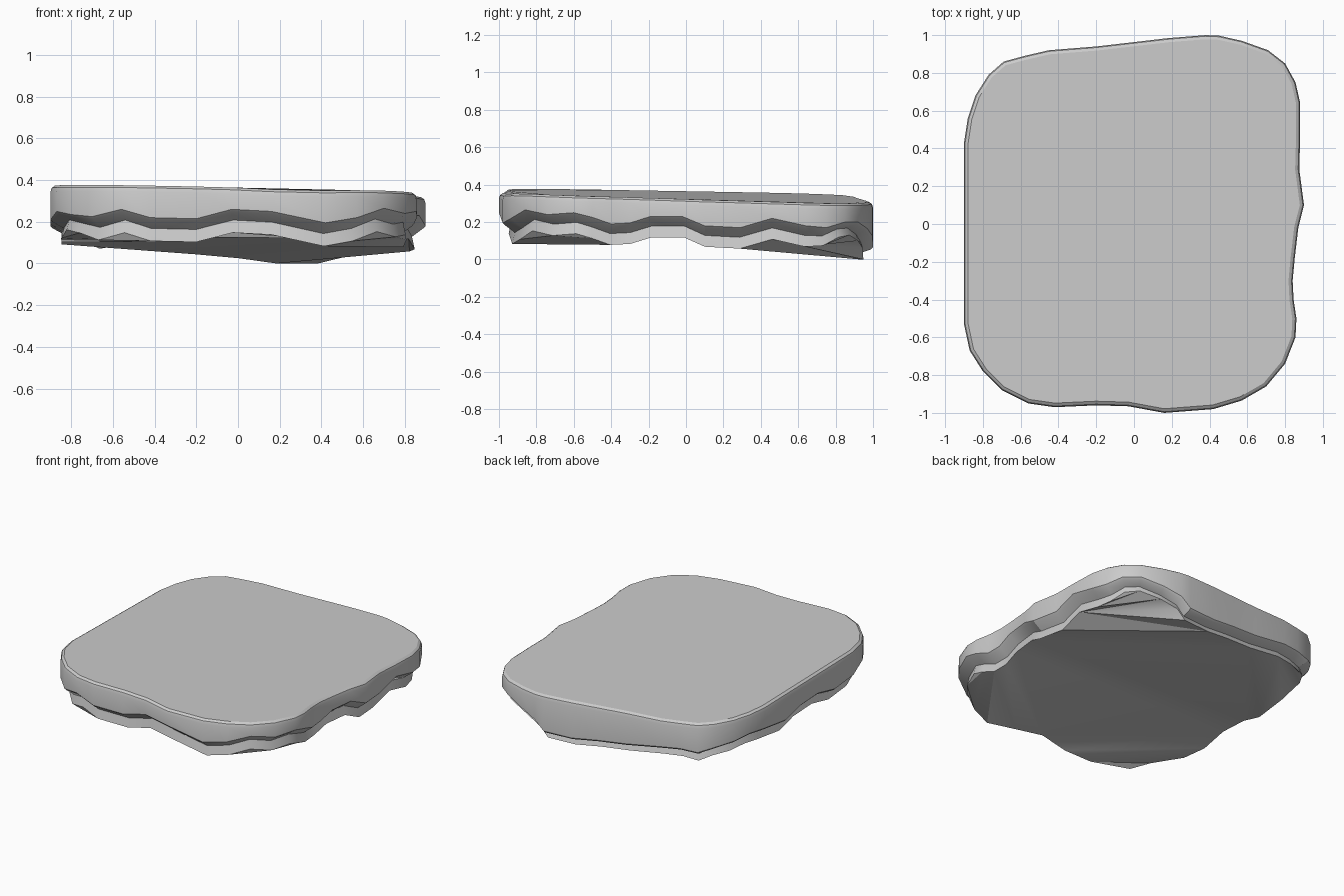
import bpy, bmesh, math
from mathutils import Vector

if "Cube" in bpy.data.objects:
    bpy.data.objects.remove(bpy.data.objects["Cube"])

# Outline, counter-clockwise from the left side: x, y, height of the wavy rim
OUTLINE = [
    (-.90, .43, .21), (-.90, .20, .18), (-.90, .05, .22), (-.90, -.15, .23),
    (-.90, -.33, .19), (-.90, -.53, .21), (-.87, -.67, .25), (-.80, -.78, .235),
    (-.70, -.88, .225), (-.56, -.95, .26), (-.42, -.97, .22), (-.20, -.96, .215),
    (-.03, -.965, .26), (.16, -1.0, .25), (.42, -.98, .195), (.57, -.935, .22),
    (.70, -.86, .265), (.80, -.74, .24), (.855, -.60, .25), (.86, -.50, .225),
    (.845, -.40, .19), (.84, -.30, .195), (.85, -.19, .23), (.87, -.02, .23),
    (.90, .10, .18), (.875, .29, .17), (.88, .46, .22), (.88, .64, .18),
    (.855, .75, .17), (.80, .85, .20), (.71, .92, .20), (.57, .97, .165),
    (.45, .997, .125), (.38, 1.0, .065), (.18, .984, .065), (0, .963, .09),
    (-.20, .94, .11), (-.45, .92, .15), (-.58, .89, .16), (-.69, .86, .15),
    (-.77, .79, .18), (-.84, .68, .20), (-.88, .56, .22)]


def ring(bm, inset, height):
    """One closed loop of the outline, moved inward and lifted by height(x, y, rim)."""
    verts = []
    n = len(OUTLINE)
    for i, (x, y, rim) in enumerate(OUTLINE):
        a, b = OUTLINE[i - 1], OUTLINE[(i + 1) % n]
        inward = Vector((a[1] - b[1], b[0] - a[0])).normalized()
        verts.append(bm.verts.new((x + inward.x * inset, y + inward.y * inset,
                                   height(x, y, rim))))
    return verts


def top(x, y):
    """Gently twisted top surface with a shallow dip along the front edge."""
    dip = .012 * math.exp(-((x - .3) / .25) ** 2) if y < -.8 else 0
    return .343 - .024 * x - .024 * y - .007 * x * y - dip


def drop(x, y):
    """Depth of the lower layer below the rim: thinner at the left and back."""
    side = .088 if x < -.75 else .112
    back = min(1, max(0, (y - .65) / .3))
    return side + (.065 - side) * back


bm = bmesh.new()
loops = [
    ring(bm, .022, lambda x, y, r: top(x, y)),                     # top edge
    ring(bm, .006, lambda x, y, r: top(x, y) - .011),              # rounded rim
    ring(bm, .0, lambda x, y, r: top(x, y) - .03),
    ring(bm, .0, lambda x, y, r: r),                               # wavy wall
    ring(bm, .012, lambda x, y, r: r - .012),
    ring(bm, .065, lambda x, y, r: r - .46 * drop(x, y)),          # undercut
    ring(bm, .052, lambda x, y, r: max(0, r - drop(x, y))),        # lower layer
]
for upper, lower in zip(loops, loops[1:]):
    for i in range(len(upper)):
        j = (i + 1) % len(upper)
        bm.faces.new((upper[i], lower[i], lower[j], upper[j]))

# Flat caps
bm.faces.new(loops[0])
base = bm.faces.new(loops[-1][::-1])
bmesh.ops.triangulate(bm, faces=[base])
bmesh.ops.recalc_face_normals(bm, faces=bm.faces)

mesh = bpy.data.meshes.new("stone_slab")
bm.to_mesh(mesh)
bm.free()
slab = bpy.data.objects.new("stone_slab", mesh)
bpy.context.collection.objects.link(slab)
bpy.context.view_layer.objects.active = slab
slab.select_set(True)
bpy.ops.object.shade_smooth_by_angle(angle=math.radians(28))
